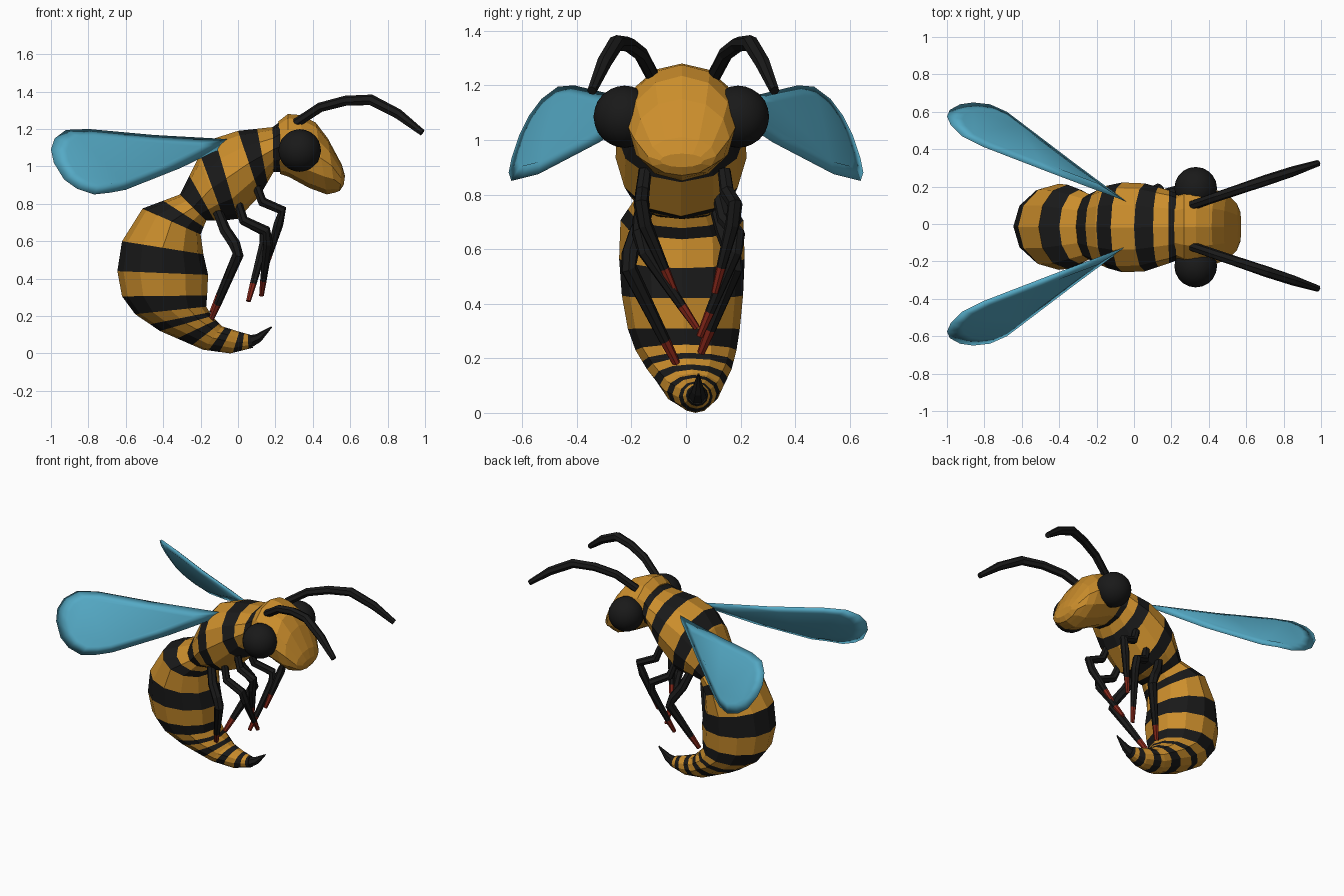
import bpy, bmesh
from math import sin, cos, pi
from mathutils import Vector

if "Cube" in bpy.data.objects:
    bpy.data.objects.remove(bpy.data.objects["Cube"])


def material(name, rgb):
    m = bpy.data.materials.new(name)
    m.diffuse_color = (*rgb, 1)
    m.use_nodes = True
    m.node_tree.nodes["Principled BSDF"].inputs["Base Color"].default_value = m.diffuse_color
    return m


AMBER = material("amber", (0.60, 0.27, 0.025))
BLACK = material("black", (0.010, 0.010, 0.010))
RED = material("red", (0.24, 0.02, 0.01))
BLUE = material("blue", (0.09, 0.40, 0.56))


def finish(name, bm, mats, smooth=False):
    bmesh.ops.recalc_face_normals(bm, faces=bm.faces)
    for f in bm.faces:
        f.smooth = smooth
    me = bpy.data.meshes.new(name)
    bm.to_mesh(me)
    bm.free()
    for m in mats:
        me.materials.append(m)
    ob = bpy.data.objects.new(name, me)
    bpy.context.collection.objects.link(ob)
    return ob


def loft(name, rings, seg_mats, mats):
    """Skin closed rings; seg_mats holds a material index per segment."""
    bm = bmesh.new()
    rows = [[bm.verts.new(p) for p in r] for r in rings]
    n = len(rows[0])
    for k, (a, b) in enumerate(zip(rows, rows[1:])):
        for i in range(n):
            j = (i + 1) % n
            bm.faces.new((a[i], a[j], b[j], b[i])).material_index = seg_mats[k]
    bm.faces.new(rows[0]).material_index = seg_mats[0]
    bm.faces.new(rows[-1]).material_index = seg_mats[-1]
    return finish(name, bm, mats)


def body(name, secs, bands, sides=12):
    """secs: upper x, z, lower x, z, half width, centre y.
    bands: (end parameter, colour) with colour 0 amber, 1 black."""
    ts = sorted(set(range(len(secs))) | {b[0] for b in bands})
    rings, cols = [], []
    for t in ts:
        k = min(int(t), len(secs) - 2)
        ux, uz, lx, lz, w, y = Vector(secs[k]).lerp(Vector(secs[k + 1]), t - k)
        c = Vector(((ux + lx) / 2, y, (uz + lz) / 2))
        u = Vector(((ux - lx) / 2, 0, (uz - lz) / 2))
        rings.append([c + u * cos(2 * pi * i / sides) + Vector((0, w * sin(2 * pi * i / sides), 0))
                      for i in range(sides)])
    for a, b in zip(ts, ts[1:]):
        cols.append(next(c for end, c in bands if (a + b) / 2 < end))
    return loft(name, rings, cols, [AMBER, BLACK])


def tube(name, pts, radii, red_tip=False, sides=7):
    pts, radii = [Vector(p) for p in pts], list(radii)
    cols = [0] * (len(pts) - 1)
    if red_tip:
        d = (pts[-1] - pts[-2]).normalized()
        pts.insert(-1, pts[-1] - d * 0.10)
        radii.insert(-1, radii[-1] * 1.4)
        cols.append(1)
    rings = []
    for i, p in enumerate(pts):
        t = (pts[min(i + 1, len(pts) - 1)] - pts[max(i - 1, 0)]).normalized()
        u = t.cross(Vector((0, 1, 0))).normalized()
        v = t.cross(u)
        rings.append([p + (u * cos(2 * pi * k / sides) + v * sin(2 * pi * k / sides)) * radii[i]
                      for k in range(sides)])
    return loft(name, rings, cols, [BLACK, RED])


# Abdomen, curling down and forward
body("abdomen", [
    (-.31, .85, -.17, .71, .175, -.015),
    (-.51, .775, -.20, .636, .225, -.015),
    (-.62, .60, -.185, .53, .23, -.015),
    (-.645, .44, -.16, .42, .222, -.013),
    (-.62, .305, -.165, .31, .205, -.008),
    (-.55, .21, -.17, .25, .185, 0),
    (-.417, .12, -.14, .20, .155, .012),
    (-.187, .02, -.085, .145, .105, .025),
    (-.04, .0, .0, .118, .065, .035),
    (.08, .03, .065, .10, .035, .042)],
    [(.45, 0), (1, 1), (2, 0), (3, 1), (4, 0), (5, 1), (5.6, 0), (6, 1), (6.4, 0),
     (6.75, 1), (7.2, 0), (7.6, 1), (8.1, 0), (8.5, 1), (8.8, 0), (9, 1)])
tube("stinger", [(.06, .042, .062), (.11, .044, .082), (.18, .046, .142)], (.036, .025, .004))

# Thorax
body("thorax", [
    (.225, 1.24, .225, .97, .18, -.015),
    (.185, 1.21, .19, .97, .195, -.015),
    (0, 1.19, .117, .845, .235, -.018),
    (-.125, 1.15, 0, .72, .24, -.018),
    (-.21, 1.05, -.08, .71, .22, -.015),
    (-.31, .85, -.17, .71, .175, -.015)],
    [(1, 1), (1.45, 0), (2, 1), (3, 0), (3.9, 1), (4.5, 0), (5, 1)])

# Head
body("head", [
    (.215, 1.24, .225, .96, .17, -.015),
    (.267, 1.28, .27, .945, .195, -.015),
    (.33, 1.275, .38, .885, .205, -.015),
    (.415, 1.235, .475, .85, .195, -.015),
    (.48, 1.15, .52, .86, .175, -.015),
    (.555, 1.01, .545, .87, .125, -.015),
    (.572, .95, .565, .90, .08, -.015)], [(6, 0)])

# Wing outline: root, upper edge, tip, lower edge
WING = [(-.04, .12, 1.145), (-.45, .275, 1.168), (-.8, .41, 1.2), (-.92, .47, 1.195),
        (-.98, .53, 1.15), (-1, .575, 1.09), (-.985, .61, 1.02), (-.93, .64, .93),
        (-.86, .65, .88), (-.77, .64, .85), (-.68, .60, .86), (-.6, .54, .875),
        (-.31, .32, .99), (-.04, .12, 1.12)]


def wing(name, s):
    bm = bmesh.new()
    pts = [Vector((x, s * y, z)) for x, y, z in WING]
    c = Vector((-.68, s * .47, 1.03))
    n = (pts[2] - pts[0]).cross(pts[9] - pts[0]).normalized() * 0.014
    rim = [bm.verts.new(p) for p in pts]
    for side in (1, -1):
        inner = [bm.verts.new(c.lerp(p, 0.75) + n * side) for p in pts]
        for i in range(len(rim)):
            j = (i + 1) % len(rim)
            bm.faces.new((rim[i], rim[j], inner[j], inner[i]))
        bm.faces.new(inner)
    finish(name, bm, [BLUE], True)


# Paired eyes, antennae and wings
for side, s in (("left", 1), ("right", -1)):
    wing(side + "_wing", s)
    tube(side + "_antenna", [
        (x, -.01 + s * y, z) for x, y, z in (
            (.31, .11, 1.23), (.44, .155, 1.315), (.575, .20, 1.35),
            (.71, .245, 1.355), (.855, .292, 1.28), (.985, .335, 1.18))],
        (.026, .027, .028, .03, .028, .018))
    bm = bmesh.new()
    bmesh.ops.create_icosphere(bm, subdivisions=3, radius=.114)
    bmesh.ops.translate(bm, verts=bm.verts, vec=(.33, -.017 + s * .208, 1.085))
    finish(side + "_eye", bm, [BLACK], True)

# Six legs, each posed a little differently
LEGS = {
    "left_front_leg": [(.10, .14, .89), (.13, .15, .81), (.235, .18, .765), (.215, .17, .69), (.14, .105, .44)],
    "right_front_leg": [(.10, -.15, .89), (.13, -.16, .81), (.235, -.165, .765), (.215, -.15, .69), (.14, -.04, .44)],
    "left_middle_leg": [(0, .12, .80), (.03, .14, .71), (.135, .19, .655), (.14, .18, .59), (.055, .05, .28)],
    "right_middle_leg": [(0, -.15, .80), (.03, -.17, .71), (.15, -.17, .655), (.16, -.15, .59), (.125, .04, .31)],
    "left_hind_leg": [(-.11, .11, .76), (-.07, .14, .66), (-.02, .17, .585), (0, .18, .53), (-.14, .055, .22)],
    "right_hind_leg": [(-.11, -.14, .76), (-.07, -.18, .66), (-.02, -.205, .585), (0, -.21, .53), (-.145, -.035, .18)],
}
for name, path in LEGS.items():
    k = 1.15 if "hind" in name else 1
    tube(name, path, [r * k for r in (.024, .027, .028, .027, .013)], True)
